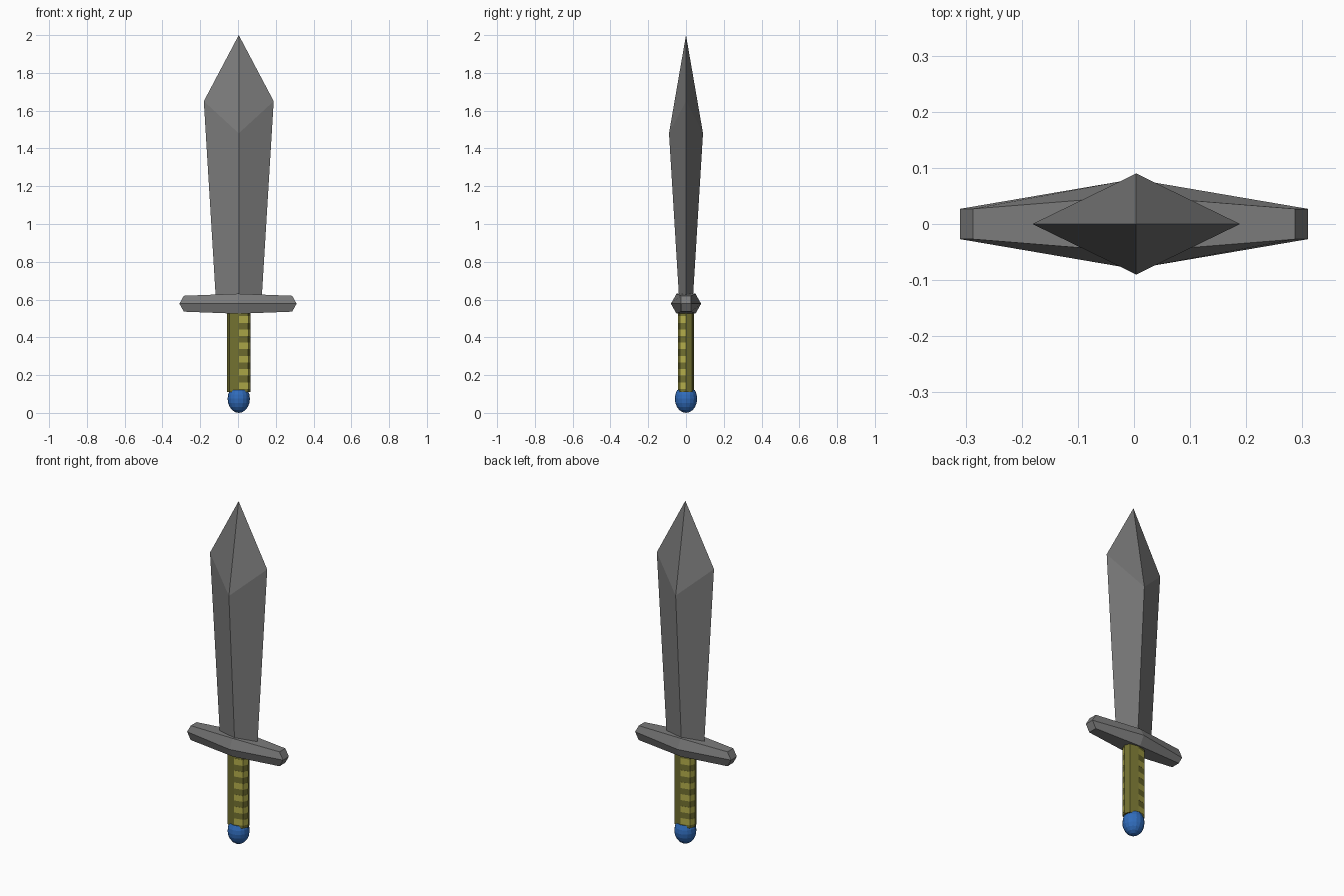
import bpy, bmesh
from mathutils import Vector

if "Cube" in bpy.data.objects:
    bpy.data.objects.remove(bpy.data.objects["Cube"])

CX = 0.004  # slight sideways offset of blade, grip and pommel
STEEL = (0.2, 0.2, 0.2)


def finish(name, bm, color):
    bmesh.ops.recalc_face_normals(bm, faces=bm.faces)
    mesh = bpy.data.meshes.new(name)
    bm.to_mesh(mesh)
    bm.free()
    obj = bpy.data.objects.new(name, mesh)
    bpy.context.collection.objects.link(obj)
    mat = bpy.data.materials.new(name + "_color")
    mat.diffuse_color = (*color, 1)
    mat.use_nodes = True
    mat.node_tree.nodes["Principled BSDF"].inputs["Base Color"].default_value = mat.diffuse_color
    mesh.materials.append(mat)
    return obj


def loft(bm, rings, caps=True):
    """Join successive closed rings of points with quads."""
    loops = [[bm.verts.new(p) for p in ring] for ring in rings]
    for a, b in zip(loops, loops[1:]):
        for i in range(len(a)):
            j = (i + 1) % len(a)
            bm.faces.new((a[i], a[j], b[j], b[i]))
    if caps:
        bm.faces.new(loops[0][::-1])
        bm.faces.new(loops[-1])
    return loops


# Blade: flaring diamond section, with the ridges ending below the side corners
bm = bmesh.new()
base = [(CX - 0.12, 0, 0.58), (CX, -0.035, 0.58), (CX + 0.12, 0, 0.58), (CX, 0.035, 0.58)]
shoulder = [(CX - 0.185, 0, 1.65), (CX, -0.09, 1.48), (CX + 0.185, 0, 1.65), (CX, 0.09, 1.48)]
loops = loft(bm, [base, shoulder], caps=False)
bm.faces.new(loops[0][::-1])
tip = bm.verts.new((CX, 0, 2.0))
for i in range(4):
    bm.faces.new((loops[1][i], loops[1][(i + 1) % 4], tip))
finish("blade", bm, STEEL)


# Guard: six-sided bar, thick in the middle with pointed ends
def guard_ring(x_mid, x_edge, y_mid, y_edge, half_h):
    z = 0.578
    return [(x_mid, -y_mid, z), (x_edge, -y_edge, z + half_h), (x_edge, y_edge, z + half_h),
            (x_mid, y_mid, z), (x_edge, y_edge, z - half_h), (x_edge, -y_edge, z - half_h)]


bm = bmesh.new()
loops = loft(bm, [guard_ring(s * 0.31, s * 0.287, 0.027 if s else 0.08,
                             0.027 if s else 0.05, 0.042 if s else 0.053)
                  for s in (-1, 0, 1)], caps=False)
for r in (loops[0], loops[2]):
    bm.faces.new((r[0], r[1], r[2], r[3]))
    bm.faces.new((r[3], r[4], r[5], r[0]))
finish("guard", bm, STEEL)

# Grip: flattened eight-sided handle
section = [(0, -0.043), (0.05, -0.031), (0.062, 0), (0.05, 0.031),
           (0, 0.043), (-0.05, 0.031), (-0.062, 0), (-0.05, -0.031)]
bm = bmesh.new()
loft(bm, [[(CX + x, y, z) for x, y in section] for z in (0.11, 0.54)])
finish("grip", bm, (0.17, 0.163, 0.03))

# Grip bands: thin light strips over two opposite quarters of the grip
bm = bmesh.new()
for k in range(6):
    z0 = 0.127 + 0.07 * k
    for s in (-1, 1):
        outer = [(CX + s * x * 1.015, s * y * 1.015) for x, y in section[:3]]
        inner = [(CX + s * x * 0.9, s * y * 0.9) for x, y in section[2::-1]]
        loft(bm, [[(x, y, z) for x, y in outer + inner] for z in (z0, z0 + 0.035)])
finish("grip_bands", bm, (0.45, 0.42, 0.07))

# Pommel: rounded knob with its top cut flat
bm = bmesh.new()
bmesh.ops.create_uvsphere(bm, u_segments=16, v_segments=10, radius=1)
for v in bm.verts:
    v.co = Vector((CX + v.co.x * 0.059, v.co.y * 0.059, 0.075 + v.co.z * 0.075))
cut = bmesh.ops.bisect_plane(bm, geom=bm.verts[:] + bm.edges[:] + bm.faces[:],
                             plane_co=(0, 0, 0.122), plane_no=(0, 0, 1), clear_outer=True)
bmesh.ops.contextual_create(bm, geom=[e for e in cut["geom_cut"] if isinstance(e, bmesh.types.BMEdge)])
finish("pommel", bm, (0.03, 0.15, 0.5))
